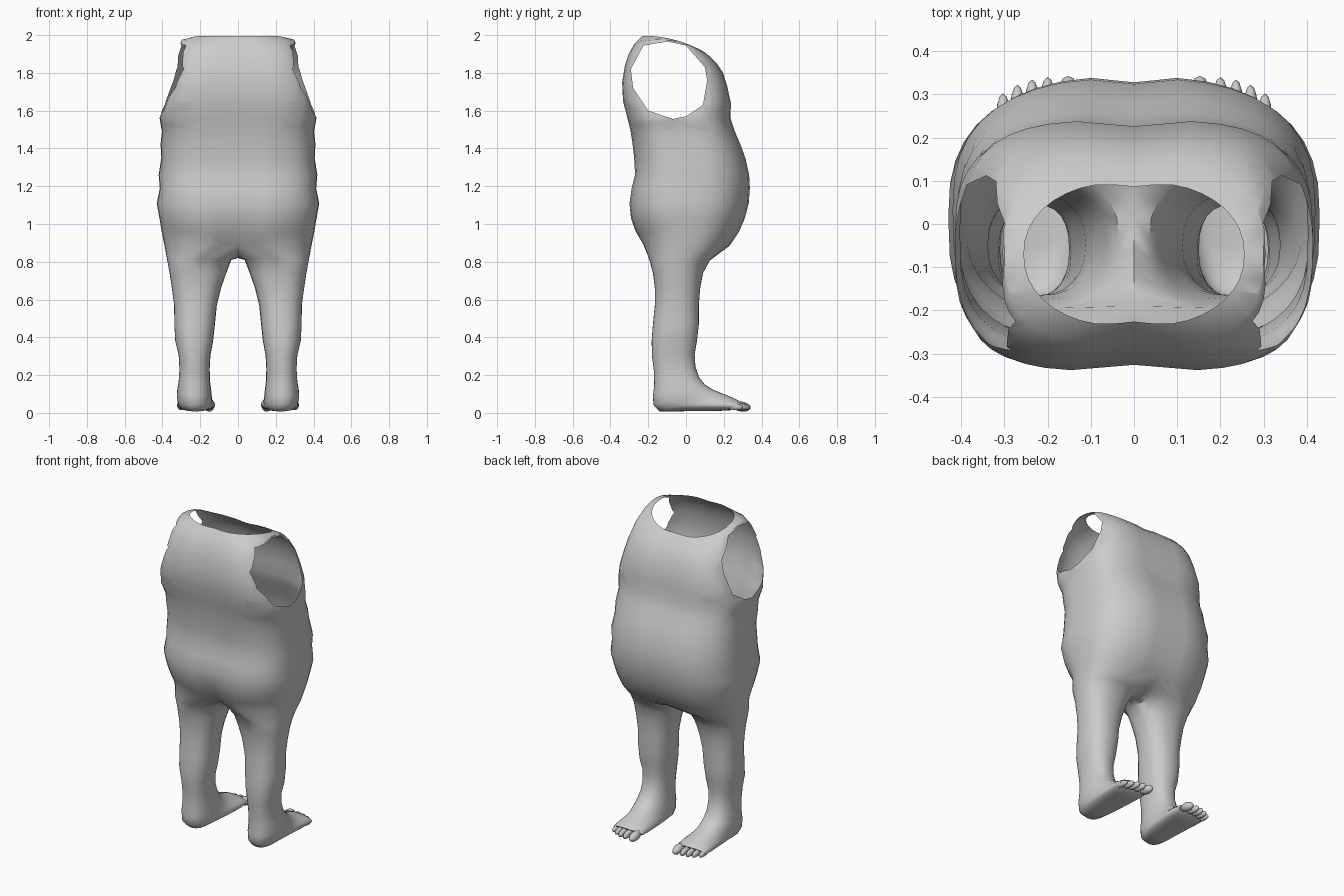
import bpy, bmesh, math
from mathutils import Vector

if "Cube" in bpy.data.objects:
    bpy.data.objects.remove(bpy.data.objects["Cube"])

grey = bpy.data.materials.new("plain_grey")
grey.diffuse_color = (0.6, 0.6, 0.6, 1)
grey.use_nodes = True
grey.node_tree.nodes["Principled BSDF"].inputs["Base Color"].default_value = grey.diffuse_color

OUT, INN = 20, 12   # segments on the outer and inner half of a section


def section(angles, back, front, xc, hx, nb, nf, bump=0.0, mid=0.5):
    """Rounded section spanning two (y, z) points, tilted as they imply."""
    pts = []
    for a in angles:
        c, s = math.cos(a), math.sin(a)
        n = nb if s < 0 else nf
        u = math.copysign(abs(s) ** (2 / n), s)
        x = math.copysign(max(abs(c), 1e-12) ** (2 / n), c)
        t = mid + u * (mid if u < 0 else 1 - mid)
        y = back[0] + (front[0] - back[0]) * t
        z = back[1] + (front[1] - back[1]) * t + bump * (1 - u * u)
        px = xc + hx * x
        pts.append(Vector((0.0 if abs(px) < 1e-4 else px, y, z)))
    return pts


outer = [math.radians(-90 + 180 * i / OUT) for i in range(OUT + 1)]
inner = [math.radians(90 + 180 * i / INN) for i in range(1, INN)]

# Torso: back y, z, front y, z, half width, back and front squareness, side lift
torso = [
    (-.24, 1.995, .10, 1.91, .255, 2.2, 2.2, .025),
    (-.275, 1.955, .13, 1.885, .300, 3.0, 3.0, .050),
    (-.305, 1.90, .165, 1.85, .325, 3.6, 3.4, .040),
    (-.325, 1.84, .198, 1.80, .348, 4.0, 3.6, .010),
    (-.34, 1.75, .22, 1.73, .370, 4.0, 3.6, 0),
    (-.335, 1.65, .24, 1.64, .395, 4.0, 3.4, 0),
    (-.312, 1.56, .238, 1.56, .415, 3.6, 3.0, 0),
    (-.295, 1.49, .262, 1.49, .403, 3.3, 2.8, 0),
    (-.285, 1.42, .292, 1.42, .410, 3.2, 2.7, 0),
    (-.277, 1.35, .318, 1.35, .406, 3.2, 2.6, 0),
    (-.272, 1.26, .338, 1.26, .420, 3.2, 2.6, 0),
    (-.29, 1.19, .342, 1.19, .414, 3.2, 2.6, 0),
    (-.302, 1.11, .336, 1.11, .430, 3.0, 2.6, 0),
    (-.295, 1.03, .315, 1.03, .416, 2.8, 2.6, 0),
    (-.272, .96, .285, .96, .404, 2.6, 2.6, 0),
    (-.235, .895, .235, .885, .390, 2.5, 2.6, 0),
]
# Leg and foot: back y, z, front y, z, inner x, outer x
leg = [
    (-.195, .815, .125, .805, .035, .375),
    (-.175, .74, .09, .74, .062, .362),
    (-.165, .66, .075, .66, .090, .350),
    (-.165, .57, .068, .57, .112, .338),
    (-.175, .47, .068, .47, .122, .337),
    (-.182, .38, .058, .38, .132, .332),
    (-.180, .30, .046, .31, .146, .314),
    (-.170, .22, .050, .245, .150, .310),
    (-.168, .15, .068, .19, .148, .314),
    (-.175, .09, .10, .15, .142, .322),
    (-.172, .04, .145, .122, .138, .323),
    (-.14, .008, .185, .106, .134, .318),
    (-.05, .008, .22, .092, .128, .318),
    (.07, .010, .25, .080, .122, .322),
    (.17, .010, .27, .070, .121, .324),
    (.235, .014, .285, .060, .125, .320),
]

bm = bmesh.new()


def loft(a, b, closed):
    n = len(a)
    for i in range(n if closed else n - 1):
        j = (i + 1) % n
        bm.faces.new((a[i], a[j], b[j], b[i]))


# Half torso, with soft dents along the spine and belly centre
rows = []
for yb, zb, yf, zf, hw, nb, nf, lift in torso:
    pts = section(outer, (yb, zb), (yf, zf), 0, hw, nb, nf, lift, 0.5)
    for p in pts:
        dent = math.exp(-(p.x / .06) ** 2)
        low = .035 * math.exp(-((p.z - .93) / .1) ** 2) if p.y < 0 else 0
        p.y -= math.copysign((.014 + low) * dent, p.y)
    rows.append([bm.verts.new(p) for p in pts])
for a, b in zip(rows, rows[1:]):
    loft(b, a, False)

# Crotch seam closes the half torso into the top of the leg
hip = rows[-1]
f, k = hip[-1].co.copy(), hip[0].co.copy()
seam = []
for i in range(1, INN):
    t = i / INN
    p = f.lerp(k, t)
    p.z -= .07 * math.sin(math.pi * t) ** .8
    seam.append(bm.verts.new(p))
prev = hip + seam
for yb, zb, yf, zf, xi, xo in leg:
    pts = section(outer + inner, (yb, zb), (yf, zf), (xi + xo) / 2, (xo - xi) / 2, 2.3, 2.3)
    ring = [bm.verts.new(p) for p in pts]
    loft(ring, prev, True)
    prev = ring
bm.faces.new(prev)

# Arm opening: cut its outline into the side, then remove the inside
hole = [(-.292, 1.82), (-.225, 1.945), (-.10, 1.966), (.0, 1.945), (.10, 1.83),
        (.112, 1.76), (.09, 1.63), (.0, 1.57), (-.07, 1.556), (-.20, 1.60), (-.28, 1.72)]
edges = list(zip(hole, hole[1:] + hole[:1]))
for p, q in edges:
    faces = [g for g in bm.faces if g.calc_center_median().x > .27
             and g.calc_center_median().z > 1.5]
    geom = set(faces)
    for g in faces:
        geom.update(g.edges)
        geom.update(g.verts)
    bmesh.ops.bisect_plane(bm, geom=list(geom), dist=1e-5, plane_co=(0, p[0], p[1]),
                           plane_no=(0, q[1] - p[1], p[0] - q[0]))


def inside(c):
    # the outline runs clockwise in (y, z)
    return c.x > .27 and all((q[0] - p[0]) * (c.z - p[1]) - (q[1] - p[1]) * (c.y - p[0]) < 0
                             for p, q in edges)


bmesh.ops.delete(bm, geom=[g for g in bm.faces if inside(g.calc_center_median())], context='FACES')
bmesh.ops.recalc_face_normals(bm, faces=bm.faces)
centre = [g for g in bm.faces if 1.1 < g.calc_center_median().z < 1.3]
if sum(g.normal.x for g in centre) < 0:
    bmesh.ops.reverse_faces(bm, faces=bm.faces)


def finish(mesh_bm, name, angle):
    me = bpy.data.meshes.new(name)
    mesh_bm.to_mesh(me)
    mesh_bm.free()
    me.materials.append(grey)
    ob = bpy.data.objects.new(name, me)
    bpy.context.collection.objects.link(ob)
    bpy.ops.object.select_all(action='DESELECT')
    ob.select_set(True)
    bpy.context.view_layer.objects.active = ob
    mir = ob.modifiers.new("mirror", 'MIRROR')
    mir.merge_threshold = .0005
    bpy.ops.object.modifier_apply(modifier=mir.name)
    bpy.ops.object.shade_smooth_by_angle(angle=math.radians(angle))


finish(bm, "body_shell", 50)

# Toes: x, tip y, half width, half height
toes = bmesh.new()
for x, tip, w, h in [(.152, .343, .026, .027), (.200, .340, .017, .022), (.236, .334, .016, .021),
                     (.270, .322, .016, .020), (.303, .302, .016, .019)]:
    made = bmesh.ops.create_uvsphere(toes, u_segments=12, v_segments=8, radius=1)
    for v in made['verts']:
        v.co = Vector((x + v.co.x * w, tip - .05 + v.co.y * .05, .034 + v.co.z * h - v.co.y * .006))
for g in toes.faces:
    g.smooth = True
finish(toes, "toes", 60)
